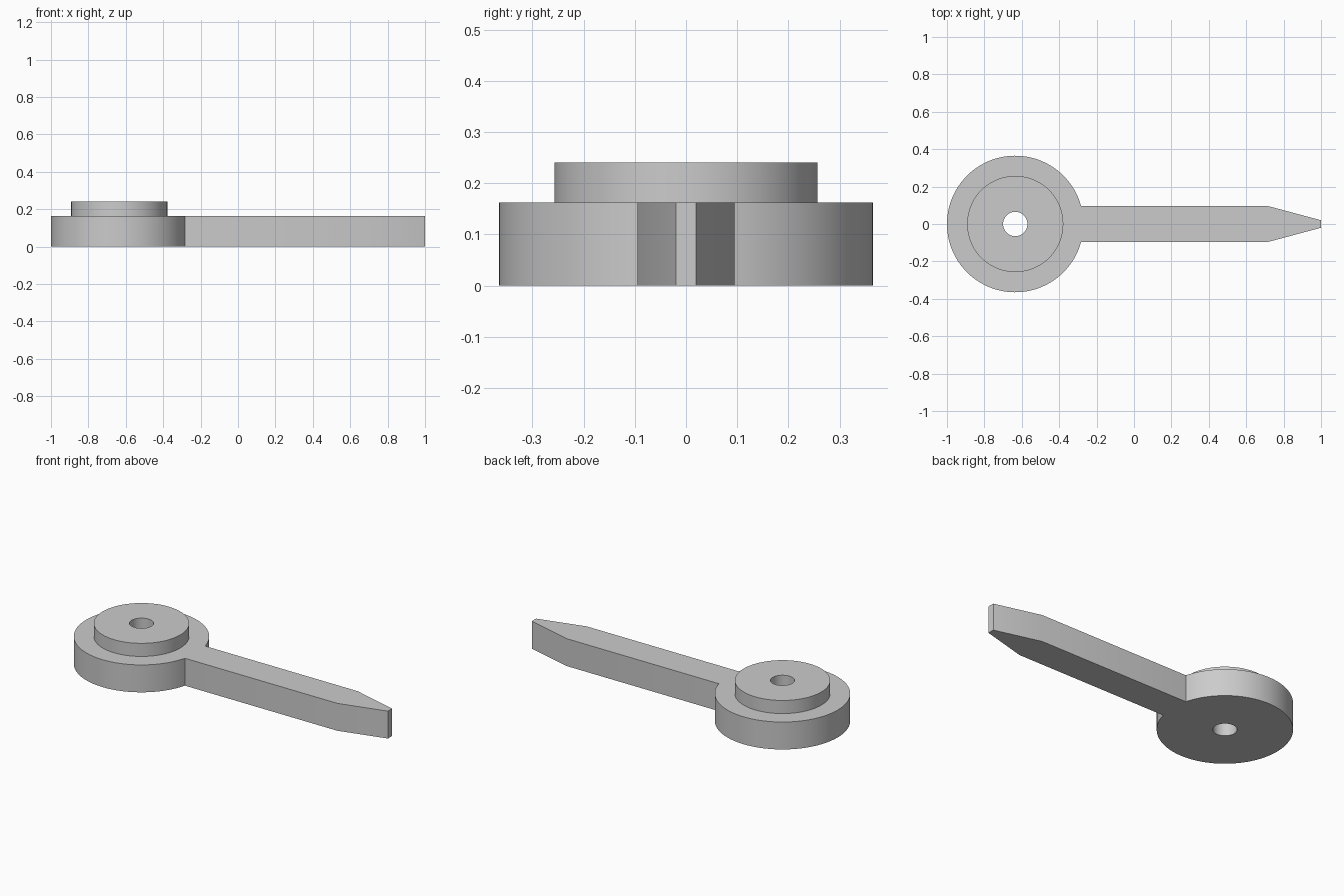
import bpy, bmesh, math

if "Cube" in bpy.data.objects:
    bpy.data.objects.remove(bpy.data.objects["Cube"], do_unlink=True)

grey = bpy.data.materials.new("plain_grey")
grey.use_nodes = True
grey.diffuse_color = (0.6, 0.6, 0.6, 1)
grey.node_tree.nodes["Principled BSDF"].inputs["Base Color"].default_value = (0.6, 0.6, 0.6, 1)

CX = -0.635          # pivot centre
DISC_R, HUB_R, BORE_R = 0.365, 0.257, 0.065
BASE_Z, HUB_Z = 0.163, 0.241
ARM = 0.095          # half width of the arm


def arc(radius, start=0.0, end=math.tau, steps=96):
    """Points round the pivot, without the closing point of a full turn."""
    count = steps if end - start >= math.tau else steps + 1
    angles = [start + (end - start) * i / steps for i in range(count)]
    return [(CX + radius * math.cos(a), radius * math.sin(a)) for a in angles]


def plate(name, outlines, z0, z1):
    """Extrude closed outlines (outer first, then holes) between two heights."""
    curve = bpy.data.curves.new(name, "CURVE")
    curve.dimensions = "2D"
    curve.fill_mode = "BOTH"
    curve.extrude = (z1 - z0) / 2
    for points in outlines:
        spline = curve.splines.new("POLY")
        spline.points.add(len(points) - 1)
        for p, (x, y) in zip(spline.points, points):
            p.co = (x, y, 0, 1)
        spline.use_cyclic_u = True
    obj = bpy.data.objects.new(name, curve)
    bpy.context.collection.objects.link(obj)
    bpy.ops.object.select_all(action="DESELECT")
    obj.select_set(True)
    bpy.context.view_layer.objects.active = obj
    bpy.ops.object.convert(target="MESH")
    obj = bpy.context.view_layer.objects.active

    # Weld caps to walls and set the plate at its height
    bm = bmesh.new()
    bm.from_mesh(obj.data)
    bmesh.ops.remove_doubles(bm, verts=bm.verts, dist=0.0001)
    bmesh.ops.translate(bm, verts=bm.verts, vec=(0, 0, (z0 + z1) / 2))
    bmesh.ops.recalc_face_normals(bm, faces=bm.faces)
    bm.to_mesh(obj.data)
    bm.free()
    obj.data.materials.clear()
    obj.data.materials.append(grey)
    bpy.ops.object.shade_smooth_by_angle(angle=math.radians(20))
    return obj


# Disc and pointed arm in one outline, with the bore through it
join = math.asin(ARM / DISC_R)
pointer = [(0.72, -ARM), (1.0, -0.02), (1.0, 0.02), (0.72, ARM)]
plate("disc_and_pointer", [arc(DISC_R, join, math.tau - join) + pointer, arc(BORE_R, steps=48)], 0, BASE_Z)

# Raised hub around the same bore
plate("raised_hub", [arc(HUB_R), arc(BORE_R, steps=48)], BASE_Z, HUB_Z)
